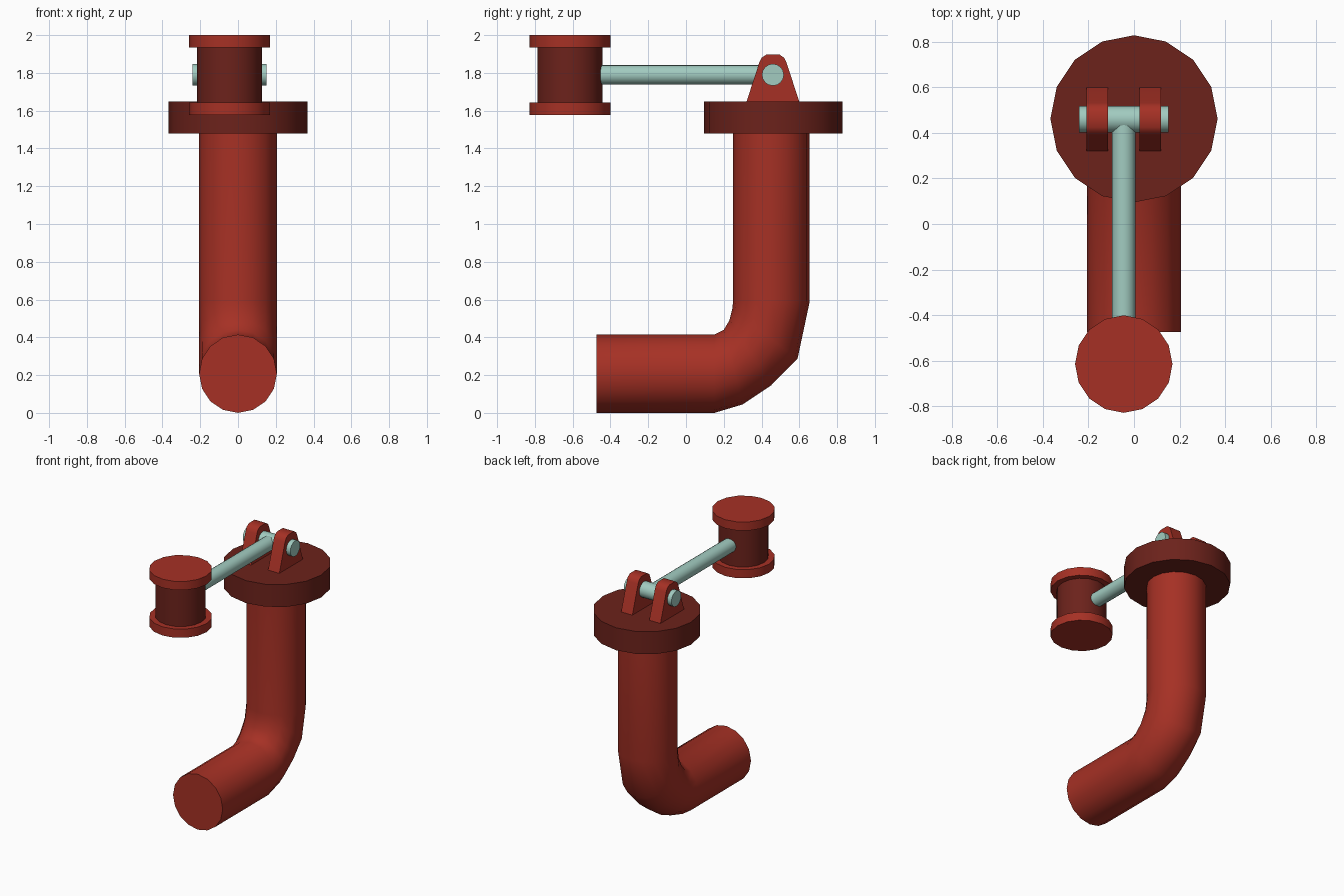
import bpy, bmesh
from math import radians, sin, cos, tau
from mathutils import Matrix, Vector

if "Cube" in bpy.data.objects:
    bpy.data.objects.remove(bpy.data.objects["Cube"])

SIDES = 16
CX = -0.045          # centre line of the hinge, rod and head


def material(name, color):
    m = bpy.data.materials.new(name)
    m.diffuse_color = (*color, 1)
    m.use_nodes = True
    m.node_tree.nodes["Principled BSDF"].inputs["Base Color"].default_value = m.diffuse_color
    return m


RED = material("red_paint", (0.38, 0.03, 0.018))
DARK = material("dark_red_paint", (0.15, 0.016, 0.011))
STEEL = material("pale_steel", (0.36, 0.6, 0.53))


def finish(bm, name, mat):
    bmesh.ops.recalc_face_normals(bm, faces=bm.faces)
    me = bpy.data.meshes.new(name)
    bm.to_mesh(me)
    bm.free()
    me.polygons.foreach_set("use_smooth", [True] * len(me.polygons))
    me.set_sharp_from_angle(angle=radians(40))
    me.materials.append(mat)
    ob = bpy.data.objects.new(name, me)
    bpy.context.collection.objects.link(ob)
    return ob


def loft(name, rings, mat):
    """Skin a list of equal-sized point rings and cap both ends."""
    bm = bmesh.new()
    loops = [[bm.verts.new(p) for p in ring] for ring in rings]
    n = len(loops[0])
    for a, b in zip(loops, loops[1:]):
        for i in range(n):
            j = (i + 1) % n
            bm.faces.new((a[i], a[j], b[j], b[i]))
    bm.faces.new(loops[0])
    bm.faces.new(loops[-1])
    return finish(bm, name, mat)


def cylinder(name, start, end, r, mat):
    a, b = Vector(start), Vector(end)
    axis = (b - a).normalized()
    u = Vector((0, 1, 0)) if abs(axis.y) < 0.5 else Vector((0, 0, 1))
    v = axis.cross(u)
    ring = [u * r * cos(tau * i / SIDES) + v * r * sin(tau * i / SIDES)
            for i in range(SIDES)]
    return loft(name, [[p + q for q in ring] for p in (a, b)], mat)


# Bent pipe: (outer, inner) points of each cross-section in the y-z plane
sections = [((-0.475, 0.0), (-0.475, 0.415)), ((0.15, 0.0), (0.15, 0.415)),
            ((0.30, 0.045), (0.20, 0.44)), ((0.45, 0.145), (0.23, 0.49)),
            ((0.59, 0.285), (0.245, 0.55)), ((0.655, 0.59), (0.25, 0.60)),
            ((0.655, 1.49), (0.25, 1.49))]
rings = []
for (oy, oz), (iy, iz) in sections:
    o, i = Vector((0, oy, oz)), Vector((0, iy, iz))
    mid, half = (o + i) / 2, (o - i) / 2
    rings.append([mid + half * cos(tau * k / SIDES)
                  + Vector((0.206 * sin(tau * k / SIDES), 0, 0))
                  for k in range(SIDES)])
loft("bent_pipe", rings, RED)

# Flange plate on the pipe mouth
cylinder("flange", (0, 0.462, 1.48), (0, 0.462, 1.648), 0.367, DARK)

# Pair of hinge lugs
lug = [(0.318, 1.64), (0.388, 1.855), (0.40, 1.88), (0.425, 1.897),
       (0.495, 1.897), (0.52, 1.88), (0.532, 1.855), (0.602, 1.64)]
for side, s in (("left", -1), ("right", 1)):
    loft("hinge_lug_" + side,
         [[(CX + s * d, y, z) for y, z in lug] for d in (0.07, 0.163)], RED)

# Hinge pin and hammer rod
cylinder("hinge_pin", (CX - 0.197, 0.46, 1.79), (CX + 0.197, 0.46, 1.79), 0.058, STEEL)
cylinder("rod", (CX, -0.50, 1.79), (CX, 0.435, 1.79), 0.052, STEEL)

# Spool-shaped head: core with a rim at each end
HY = -0.615
cylinder("head_core", (CX, HY, 1.60), (CX, HY, 1.98), 0.172, DARK)
for name, z in (("head_rim_bottom", 1.578), ("head_rim_top", 1.935)):
    cylinder(name, (CX, HY, z), (CX, HY, z + 0.065), 0.214, RED)
